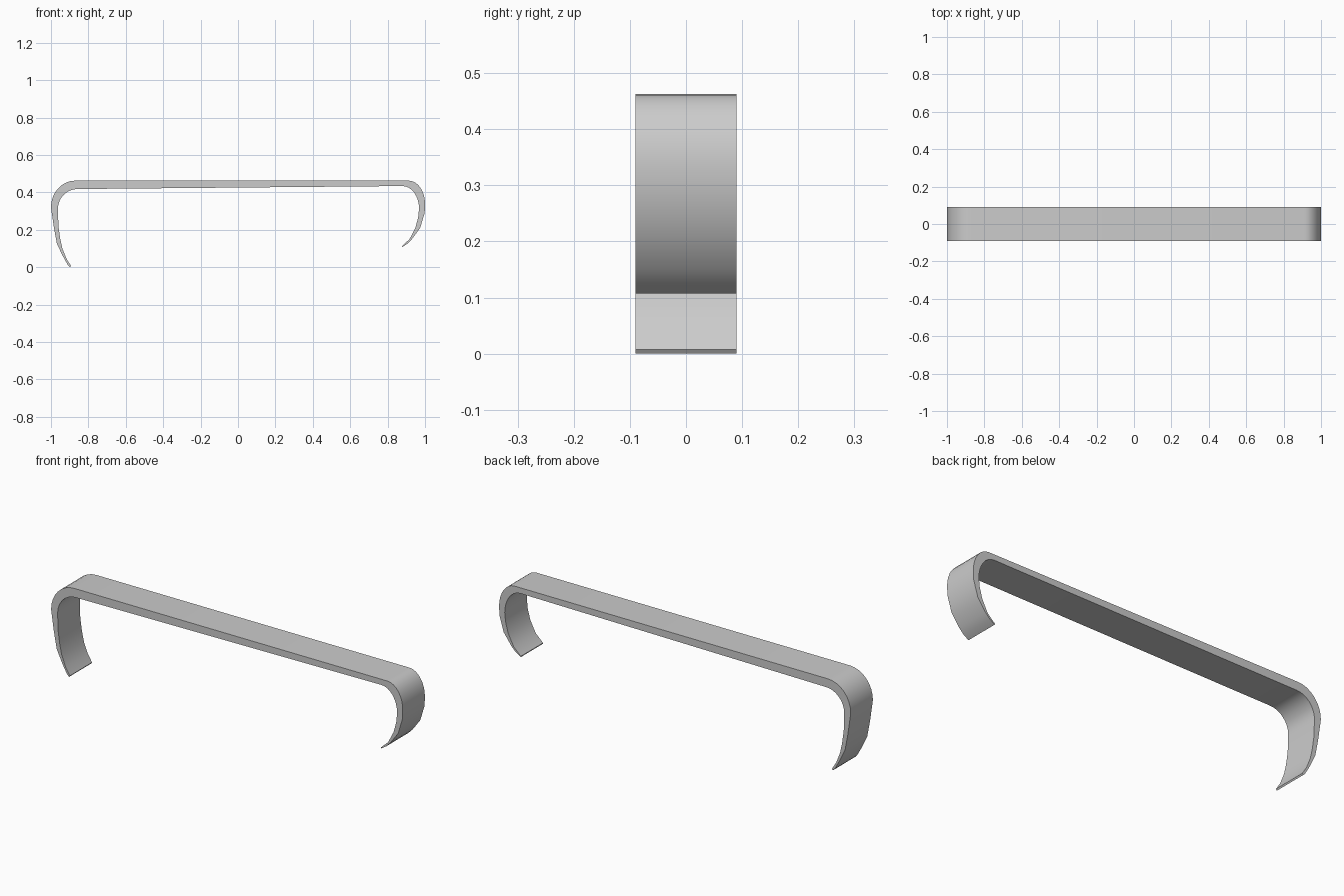
import bpy, bmesh
from math import sin, cos, radians

if "Cube" in bpy.data.objects:
    bpy.data.objects.remove(bpy.data.objects["Cube"])

HALF_WIDTH = 0.09


def arc(cx, cz, rx, rz, a0, a1, n=8):
    """Elliptical corner as a list of (x, z) points."""
    angles = [radians(a0 + (a1 - a0) * i / n) for i in range(n + 1)]
    return [(cx + rx * cos(a), cz + rz * sin(a)) for a in angles]


# Outer outline, left tip to right tip
outer = [(-0.898, 0.0), (-0.91, 0.012), (-0.938, 0.062), (-0.968, 0.125), (-0.984, 0.21)]
outer += arc(-0.87, 0.32, 0.13, 0.143, 180, 90)
outer += arc(0.912, 0.338, 0.088, 0.125, 90, 0)
outer += [(0.998, 0.29), (0.974, 0.21), (0.93, 0.15), (0.905, 0.125), (0.877, 0.107)]

# Inner outline, right tip back to left tip
inner = [(0.876, 0.112), (0.917, 0.15), (0.948, 0.21), (0.963, 0.265)]
inner += arc(0.88, 0.312, 0.088, 0.122, 0, 90)
inner += arc(-0.86, 0.31, 0.103, 0.108, 90, 180)
inner += [(-0.96, 0.22), (-0.951, 0.155), (-0.939, 0.1), (-0.917, 0.045), (-0.893, 0.007)]

# Extrude the closed profile across the strap width
bm = bmesh.new()
face = bm.faces.new([bm.verts.new((x, -HALF_WIDTH, z)) for x, z in outer + inner])
ext = bmesh.ops.extrude_face_region(bm, geom=[face])
verts = [v for v in ext["geom"] if isinstance(v, bmesh.types.BMVert)]
bmesh.ops.translate(bm, verts=verts, vec=(0, 2 * HALF_WIDTH, 0))
bmesh.ops.recalc_face_normals(bm, faces=bm.faces)
mesh = bpy.data.meshes.new("curved_strap")
bm.to_mesh(mesh)
bm.free()

strap = bpy.data.objects.new("curved_strap", mesh)
bpy.context.collection.objects.link(strap)
bpy.context.view_layer.objects.active = strap
strap.select_set(True)
bpy.ops.object.shade_smooth_by_angle(angle=radians(35))
